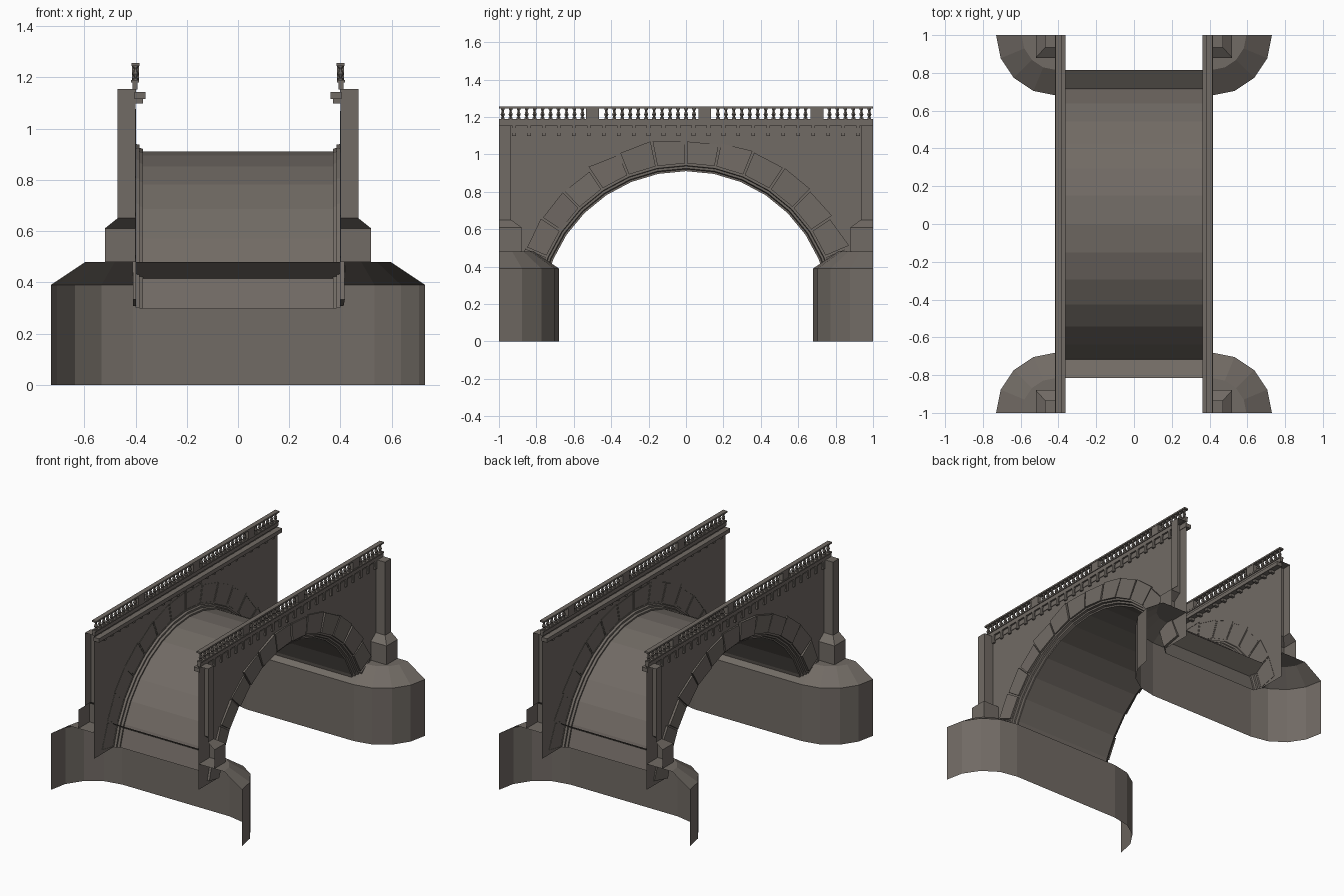
import bpy, bmesh, math, random
from mathutils import Vector

if "Cube" in bpy.data.objects:
    bpy.data.objects.remove(bpy.data.objects["Cube"])

random.seed(4)
stone = bpy.data.materials.new("grey_brown_stone")
stone.diffuse_color = (0.165, 0.145, 0.128, 1)
stone.use_nodes = True
stone.node_tree.nodes["Principled BSDF"].inputs["Base Color"].default_value = stone.diffuse_color

CZ, STEP, N = 0.14, math.radians(11.2), 7      # arch centre height, facet angle, facets per side
FACE = 0.40                                    # x of the spandrel walls


def finish(name, bm):
    bmesh.ops.remove_doubles(bm, verts=bm.verts, dist=1e-5)
    bmesh.ops.recalc_face_normals(bm, faces=bm.faces)
    me = bpy.data.meshes.new(name)
    bm.to_mesh(me)
    bm.free()
    me.materials.append(stone)
    ob = bpy.data.objects.new(name, me)
    bpy.context.collection.objects.link(ob)
    return ob


def face(bm, pts):
    bm.faces.new([bm.verts.new(p) for p in pts])


def loft(bm, rings, closed=False):
    vs = [[bm.verts.new(p) for p in r] for r in rings]
    for a, b in zip(vs, vs[1:]):
        n = len(a)
        for i in range(n if closed else n - 1):
            j = (i + 1) % n
            bm.faces.new((a[i], a[j], b[j], b[i]))
    return vs


def box(bm, x0, x1, y0, y1, z0, z1):
    lo = [(x0, y0), (x1, y0), (x1, y1), (x0, y1)]
    vs = loft(bm, [[(x, y, z) for x, y in lo] for z in (z0, z1)], True)
    bm.faces.new(vs[0])
    bm.faces.new(vs[1])


def arc(r, a):
    return r * math.sin(a), CZ + r * math.cos(a)


# arch barrel with stepped mouldings at both edges
half = [(0.37, 0.77), (0.37, 0.78), (0.385, 0.785), (0.385, 0.797), (0.40, 0.80), (0.40, 0.812)]
prof = [(-x, r) for x, r in reversed(half)] + half
bm = bmesh.new()
loft(bm, [[(x, *arc(r, i * STEP)) for x, r in prof] for i in range(-N, N + 1)])
finish("arch_barrel", bm)

# half piers: open at the end and underneath, with a sloped cap
for s, side in ((-1, "front"), (1, "back")):
    def outline(r, z):
        q = [(0.41 + r * math.cos(k * math.pi / 8), 1 - r * math.sin(k * math.pi / 8)) for k in range(5)]
        return [(x, s * y, z) for x, y in q] + [(-x, s * y, z) for x, y in reversed(q)]
    bm = bmesh.new()
    loft(bm, [outline(0.32, 0), outline(0.32, 0.39), outline(0.185, 0.48)])
    top = outline(0.185, 0.48)
    face(bm, top[:5] + [(FACE, s * 0.815, 0.48), (FACE, s, 0.48)])
    face(bm, top[5:] + [(-FACE, s, 0.48), (-FACE, s * 0.815, 0.48)])
    finish(side + "_pier", bm)

for m, side in ((-1, "left"), (1, "right")):
    def bx(bm, x0, x1, *r):
        box(bm, *sorted((m * x0, m * x1)), *r)

    # spandrel wall sheet above the arch
    bm = bmesh.new()
    low = [arc(0.81, i * STEP) for i in range(-N, N + 1)]
    low = [(-1, low[0][1])] + low + [(1, low[-1][1])]
    loft(bm, [[(m * FACE, y, z) for y, z in low], [(m * FACE, y, 1.16) for y, z in low]])
    finish(side + "_spandrel_wall", bm)

    # rough arch stones, each slightly uneven
    bm = bmesh.new()
    for i in range(-N, N):
        a0, a1 = i * STEP + 0.006, (i + 1) * STEP - 0.006
        rings = []
        for x in (FACE - 0.002, None):
            ring = []
            for a, r in ((a0, 0.812), (a1, 0.812), (a1, 0.935), (a0, 0.935)):
                d = FACE - 0.002 if x else random.uniform(0.407, 0.419)
                ring.append((m * d, *arc(r, a)))
            rings.append(ring)
        # uneven outer edge shared by back and front of the stone
        for k in (2, 3):
            dr = random.uniform(-0.012, 0.014)
            a = a1 if k == 2 else a0
            for ring in rings:
                ring[k] = (ring[k][0], *arc(0.935 + dr, a))
        vs = loft(bm, rings, True)
        bm.faces.new(vs[1])
    finish(side + "_arch_stones", bm)

    # end pilasters on flared bases
    bm = bmesh.new()
    for s in (-1, 1):
        rings = [[(m * x, s, z), (m * x, s * y, z), (m * FACE, s * y, z)]
                 for x, y, z in ((0.52, 0.88, 0.48), (0.52, 0.88, 0.61), (0.47, 0.935, 0.65), (0.47, 0.935, 1.155))]
        loft(bm, rings)
        face(bm, rings[-1] + [(m * FACE, s, 1.155)])
    finish(side + "_pilasters", bm)

    # cornice ledge and plinth courses
    bm = bmesh.new()
    bx(bm, 0.362, 0.404, -1, 1, 1.115, 1.142)
    bx(bm, 0.392, 0.412, -1, 1, 1.153, 1.18)
    bx(bm, 0.387, 0.417, -1, 1, 1.18, 1.19)
    finish(side + "_cornice", bm)

    # dentil blocks under the cornice
    bm = bmesh.new()
    for k in range(24):
        y = -0.92 + k * 1.84 / 23
        bx(bm, 0.37, 0.412, y - 0.01, y + 0.01, 1.097, 1.152 if k < 0 else 1.115)
        bx(bm, 0.398, 0.412, y - 0.01, y + 0.01, 1.115, 1.153)
    finish(side + "_dentils", bm)

    # handrail and pedestals
    posts = (-0.5, 0.1, 0.7)
    bm = bmesh.new()
    bx(bm, 0.384, 0.416, -1, 1, 1.245, 1.256)
    for y in posts:
        bx(bm, 0.386, 0.414, y - 0.034, y + 0.034, 1.19, 1.245)
    finish(side + "_handrail", bm)

    # turned balusters
    bm = bmesh.new()
    lathe = [(0.012, 1.19), (0.012, 1.196), (0.006, 1.2), (0.013, 1.212),
             (0.006, 1.232), (0.011, 1.24), (0.011, 1.246)]
    for k in range(47):
        y = -0.98 + k * 1.96 / 46
        if min(abs(y - p) for p in posts) < 0.044:
            continue
        loft(bm, [[(m * FACE + r * math.cos(t * math.pi / 3), y + r * math.sin(t * math.pi / 3), z)
                   for t in range(6)] for r, z in lathe], True)
    finish(side + "_balusters", bm)
